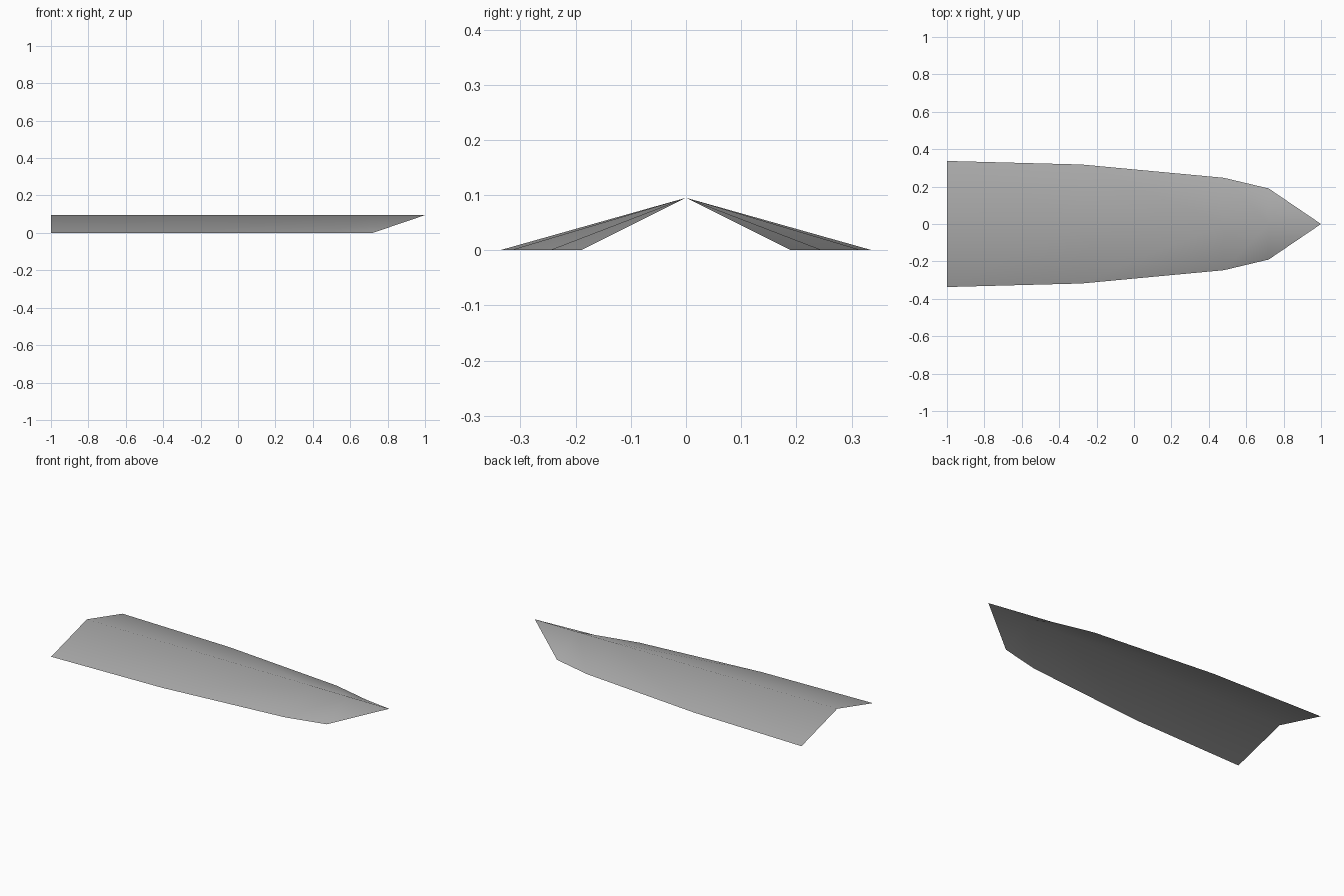
import bpy
import bmesh

cube = bpy.data.objects.get("Cube")
if cube:
    bpy.data.objects.remove(cube, do_unlink=True)

# Plain grey material
grey = bpy.data.materials.new("mid_grey")
grey.use_nodes = True
colour = (0.4, 0.4, 0.4, 1)
grey.diffuse_color = colour
grey.node_tree.nodes["Principled BSDF"].inputs["Base Color"].default_value = colour

# Half widths of the open sheet along its length
RIDGE = 0.095
stations = [(-1, 0.337), (-0.28, 0.318), (0.48, 0.247), (0.72, 0.19)]

# One slope: level ridge joined to the flaring lower edge, ending in a point
bm = bmesh.new()
ridge = [bm.verts.new((x, 0, RIDGE)) for x, w in stations]
edge = [bm.verts.new((x, -w, 0)) for x, w in stations]
tip = bm.verts.new((1, 0, RIDGE))
for i in range(len(stations) - 1):
    bm.faces.new((edge[i], edge[i + 1], ridge[i + 1], ridge[i]))
bm.faces.new((edge[-1], tip, ridge[-1]))

# Mirror across the ridge and weld
bmesh.ops.mirror(bm, geom=bm.verts[:] + bm.edges[:] + bm.faces[:],
                 axis='Y', merge_dist=0.001)
bmesh.ops.remove_doubles(bm, verts=bm.verts[:], dist=0.001)
bmesh.ops.recalc_face_normals(bm, faces=bm.faces[:])
bm.normal_update()
if sum(f.normal.z for f in bm.faces) < 0:
    bmesh.ops.reverse_faces(bm, faces=bm.faces[:])
for face in bm.faces:
    face.smooth = True

mesh = bpy.data.meshes.new("pointed_ridge_sheet")
bm.to_mesh(mesh)
bm.free()
mesh.materials.append(grey)
sheet = bpy.data.objects.new("pointed_ridge_sheet", mesh)
bpy.context.collection.objects.link(sheet)
